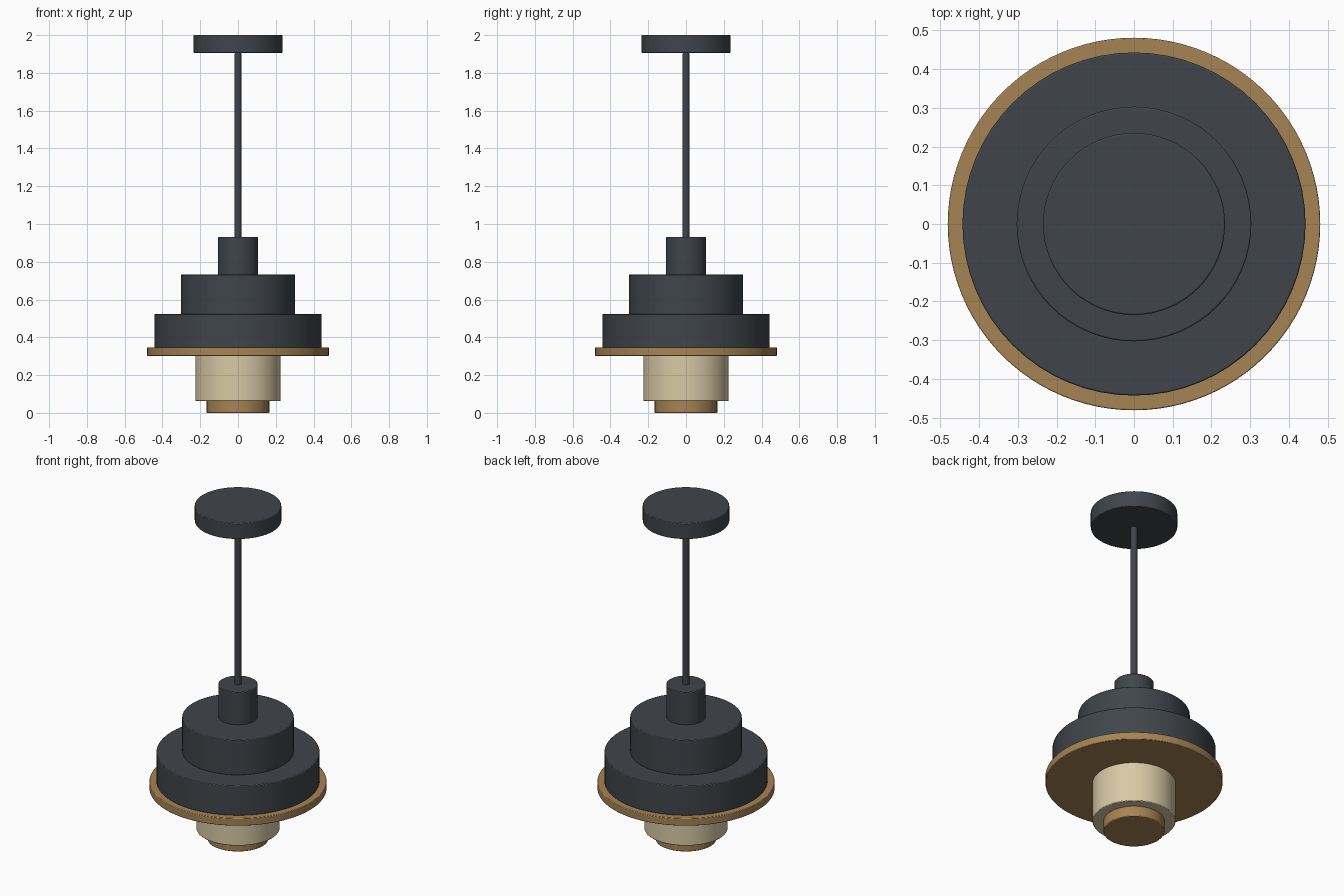
import bpy
import math

if "Cube" in bpy.data.objects:
    bpy.data.objects.remove(bpy.data.objects["Cube"])


def material(name, color):
    m = bpy.data.materials.new(name)
    m.diffuse_color = (*color, 1.0)
    m.use_nodes = True
    m.node_tree.nodes["Principled BSDF"].inputs["Base Color"].default_value = m.diffuse_color
    return m


charcoal = material("charcoal metal", (0.051, 0.060, 0.069))
brass = material("brass", (0.380, 0.230, 0.088))
cream = material("cream glass", (0.690, 0.590, 0.385))


def disc(name, radius, z0, z1, mat, bevel=0.004, sides=64):
    """Upright cylinder from z0 to z1 with softly rounded rims."""
    bpy.ops.mesh.primitive_cylinder_add(
        vertices=sides, radius=radius, depth=z1 - z0, location=(0, 0, (z0 + z1) / 2))
    ob = bpy.context.object
    ob.name = name
    ob.data.materials.append(mat)
    mod = ob.modifiers.new("rim", 'BEVEL')
    mod.width = bevel
    mod.segments = 2
    mod.limit_method = 'ANGLE'
    mod.angle_limit = math.radians(40)
    bpy.ops.object.shade_smooth_by_angle(angle=math.radians(35))
    return ob


# Ceiling mount and hanging cord
disc("ceiling_canopy", 0.235, 1.905, 2.0, charcoal)
disc("cord", 0.018, 0.92, 1.907, charcoal, 0.006, 32)

# Stepped shade
disc("socket_cap", 0.107, 0.73, 0.93, charcoal)
disc("upper_shade", 0.303, 0.522, 0.733, charcoal)
disc("lower_shade", 0.443, 0.345, 0.524, charcoal)

# Brass rim, glass diffuser and end cap
disc("rim_plate", 0.481, 0.302, 0.347, brass, 0.003, 96)
disc("glass_diffuser", 0.226, 0.063, 0.304, cream)
disc("bottom_cap", 0.166, 0.0, 0.066, brass)
